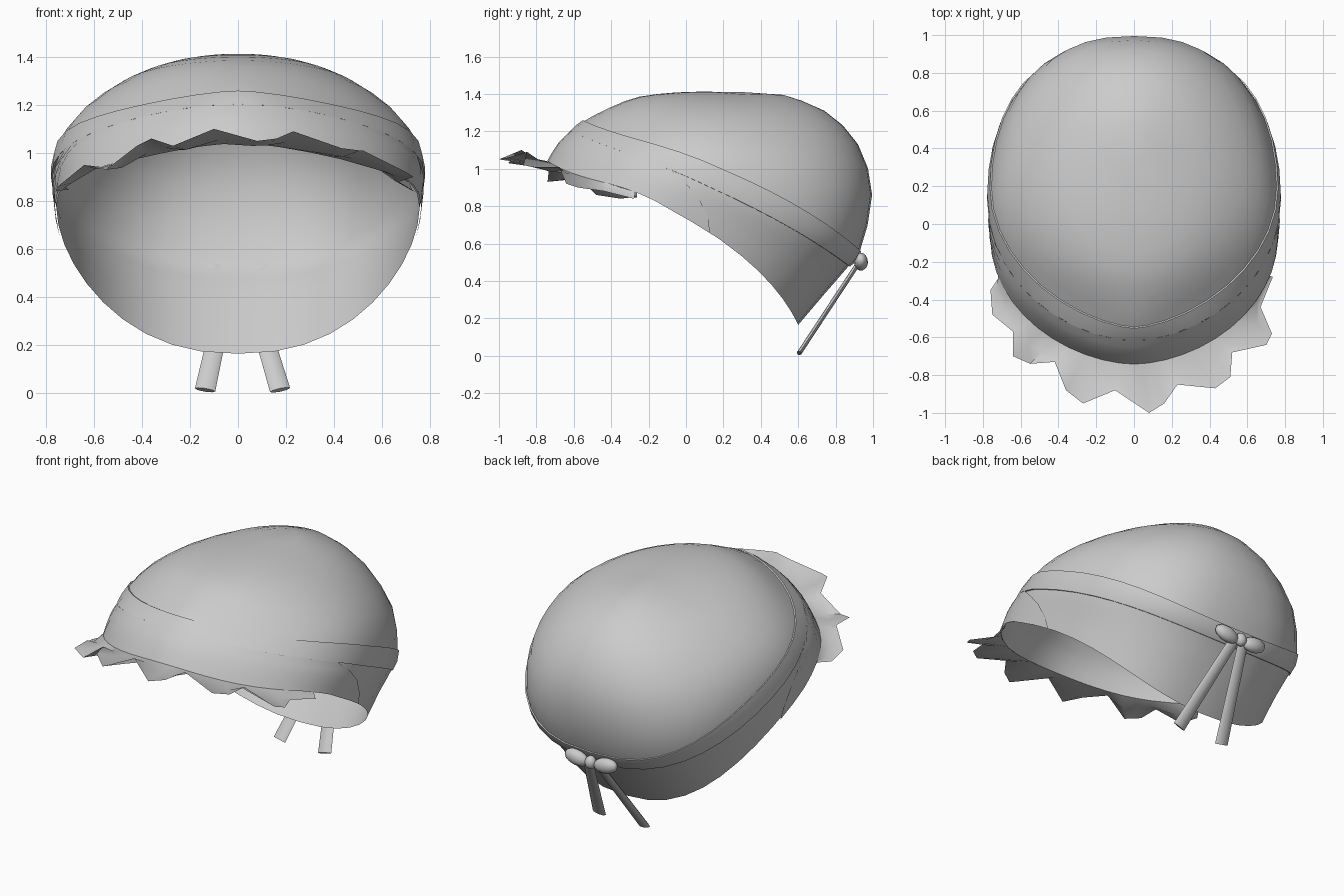
import bpy, bmesh, math
from mathutils import Vector

if "Cube" in bpy.data.objects:
    bpy.data.objects.remove(bpy.data.objects["Cube"])

cloth = bpy.data.materials.new("pale grey cloth")
cloth.diffuse_color = (0.6, 0.6, 0.6, 1)
cloth.use_nodes = True
cloth.node_tree.nodes["Principled BSDF"].inputs["Base Color"].default_value = cloth.diffuse_color

# Tilted rings: front y, front z, back y, back z, half width, side lift,
# back roundness, front pointedness
RINGS = [(-.735, 1.04, .60, .165, .755, .17, .86, 1.12),
         (-.68, 1.13, .74, .33, .765, .12, .85, 1.1),
         (-.61, 1.20, .87, .48, .77, .06, .80, 1.1),
         (-.545, 1.255, .93, .56, .755, .09, .76, 1.27),
         (-.40, 1.33, .995, .86, .67, .03, .82, 1.15),
         (-.25, 1.385, .92, 1.13, .50, .005, .92, 1.05),
         (-.05, 1.408, .74, 1.31, .32, -.01, 1.0, 1.0),
         (.10, 1.412, .52, 1.395, .14, -.005, 1.0, 1.0)]


def ring(t):
    """Smoothly interpolated ring values at position t."""
    i = min(int(t), len(RINGS) - 2)
    f = t - i
    p = [RINGS[max(0, min(len(RINGS) - 1, i + k))] for k in (-1, 0, 1, 2)]
    return [.5 * (2 * b + (c - a) * f + (2 * a - 5 * b + 4 * c - d) * f * f
                  + (3 * b - a - 3 * c + d) * f ** 3) for a, b, c, d in zip(*p)]


def surf(t, a, off=0):
    """Point on the cap; a = 0 is the front, off pushes outwards."""
    fy, fz, by, bz, w, lift, back, front = ring(t)
    c, s = math.cos(a), math.sin(a)
    x = math.copysign(abs(s) ** (back if c < 0 else front), s) * w
    y = (fy + by) / 2 + c * (fy - by) / 2
    z = (fz + bz) / 2 + c * (fz - bz) / 2
    if c < 0:
        y -= lift * .9 * c * s * s
        z += lift * s * s
    else:
        z += lift * s ** 4
    v = Vector((x, y, z))
    return v + (v - Vector((0, .2, .8))).normalized() * off


def finish(name, bm, angle=60):
    bmesh.ops.recalc_face_normals(bm, faces=bm.faces)
    me = bpy.data.meshes.new(name)
    bm.to_mesh(me)
    bm.free()
    me.materials.append(cloth)
    ob = bpy.data.objects.new(name, me)
    bpy.context.collection.objects.link(ob)
    bpy.ops.object.select_all(action='DESELECT')
    ob.select_set(True)
    bpy.context.view_layer.objects.active = ob
    bpy.ops.object.shade_smooth_by_angle(angle=math.radians(angle))
    return ob


def sheet(name, rows, closed=False, pole=None, angle=60):
    bm = bmesh.new()
    vs = [[bm.verts.new(p) for p in r] for r in rows]
    n = len(rows[0])
    for r, q in zip(vs, vs[1:]):
        for j in range(n if closed else n - 1):
            k = (j + 1) % n
            bm.faces.new((r[j], r[k], q[k], q[j]))
    if pole:
        top = bm.verts.new(pole)
        for j in range(n):
            bm.faces.new((vs[-1][j], vs[-1][(j + 1) % n], top))
    return finish(name, bm, angle)


# Cap body
N = 40
around = [2 * math.pi * j / N for j in range(N)]
sheet("cap", [[surf(k / 2, a) for a in around] for k in range(15)], True, (0, .3, 1.41))

# Ribbon around the cap
sheet("ribbon", [[surf(t, a, o) for a in around]
                 for t, o in ((2, 0), (2, .008), (2.5, .009), (3, .008), (3, 0))], True, angle=40)

# Brim panel over the front, ending in a slanted edge at each side
rows = []
for k in range(5):
    t = k * .5
    end = math.radians(104 - 30 * (t / 2) ** 1.5)
    rows.append([surf(t, end * (j / 14 - 1), .007) for j in range(29)])
sheet("brim", rows)

# Ruffle along the front rim
EDGE = [(-.70, -.26, .85), (-.76, -.35, .84), (-.75, -.48, .86), (-.64, -.57, .95),
        (-.64, -.70, .95), (-.55, -.74, .93), (-.42, -.73, 1.03), (-.36, -.88, 1.06),
        (-.27, -.95, 1.03), (-.10, -.88, 1.10), (.08, -1.0, 1.05), (.16, -.95, 1.06),
        (.23, -.85, 1.09), (.43, -.87, 1.02), (.51, -.81, 1.01), (.52, -.68, 1.01),
        (.70, -.64, .92), (.73, -.58, .90), (.67, -.44, .88), (.735, -.28, .84)]
inner = [surf(0, math.atan2(x / .755, (-.07 - y) / .67)) for x, y, z in EDGE]
mid = [i.lerp(Vector(e), .5) - Vector((0, 0, .015)) for i, e in zip(inner, EDGE)]
sheet("ruffle", [inner, mid, EDGE], angle=50)


# Bow at the back: knot, two loops and two tails
def blob(name, centre, size, tilt=0):
    bm = bmesh.new()
    bmesh.ops.create_uvsphere(bm, u_segments=12, v_segments=8, radius=1)
    for v in bm.verts:
        x, y, z = (a * b for a, b in zip(v.co, size))
        v.co = Vector((x, y, z + x * tilt)) + Vector(centre)
    finish(name, bm)


blob("bow_knot", (0, .94, .5), (.035, .033, .04))
for side, s, foot in (("left", -1, -.137), ("right", 1, .175)):
    blob("bow_loop_" + side, (s * .1, .935, .503), (.08, .037, .047), s * .12)
    a, b = Vector((s * .03, .925, .5)), Vector((foot, .605, .014))
    along = (b - a).normalized()
    wide = Vector((1, 0, 0)) - along * along.x
    wide.normalize()
    thick = along.cross(wide) * .013
    bm = bmesh.new()
    # Softly rounded strap section
    ends = [[bm.verts.new(p + wide * math.cos(q) * h + thick * math.sin(q))
             for q in (math.pi * j / 4 for j in range(8))]
            for p, h in ((a, .034), (b, .043))]
    for j in range(8):
        k = (j + 1) % 8
        bm.faces.new((ends[0][j], ends[0][k], ends[1][k], ends[1][j]))
    bm.faces.new(ends[0])
    bm.faces.new(ends[1])
    finish("bow_tail_" + side, bm, 50)
